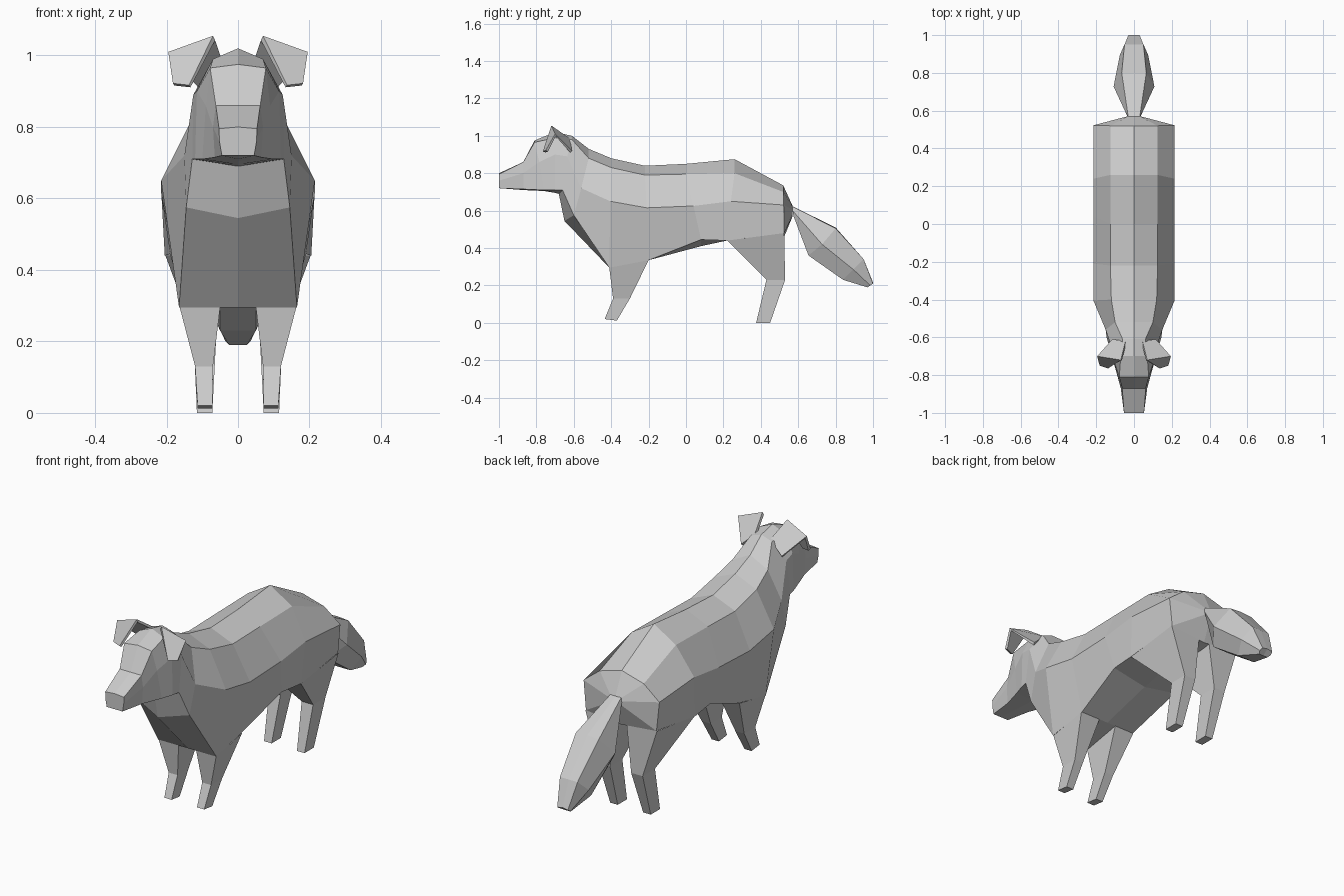
import bpy, bmesh

if "Cube" in bpy.data.objects:
    bpy.data.objects.remove(bpy.data.objects["Cube"])

fur = bpy.data.materials.new("grey_fur")
fur.diffuse_color = (0.6, 0.6, 0.6, 1)
fur.use_nodes = True
fur.node_tree.nodes["Principled BSDF"].inputs["Base Color"].default_value = fur.diffuse_color


def loft(name, rings, closed=False, cap_start=False, cap_end=False, thick=0):
    """Skin a row of rings; the right half is mirrored across x = 0."""
    bm = bmesh.new()
    rows = [[bm.verts.new(p) for p in ring] for ring in rings]
    n = len(rows[0])
    for a, b in zip(rows, rows[1:]):
        for i in range(n if closed else n - 1):
            j = (i + 1) % n
            bm.faces.new((a[i], a[j], b[j], b[i]))
    if cap_start:
        bm.faces.new(rows[0])
    if cap_end:
        bm.faces.new(rows[-1])
    # mirror and weld along the centre
    dup = bmesh.ops.duplicate(bm, geom=bm.verts[:] + bm.edges[:] + bm.faces[:])["geom"]
    for v in dup:
        if isinstance(v, bmesh.types.BMVert):
            v.co.x *= -1
    bmesh.ops.remove_doubles(bm, verts=bm.verts, dist=0.0005)
    bmesh.ops.recalc_face_normals(bm, faces=bm.faces)
    mesh = bpy.data.meshes.new(name)
    bm.to_mesh(mesh)
    bm.free()
    mesh.materials.append(fur)
    ob = bpy.data.objects.new(name, mesh)
    bpy.context.collection.objects.link(ob)
    if thick:
        ob.modifiers.new("thickness", "SOLIDIFY").thickness = thick
    return ob


def section(y_top, y_low, top, shoulder, flank, low, belly, keel=0):
    """Half ring from spine to belly; shoulder, flank and low are (x, z)."""
    y_mid = (y_top + y_low) / 2
    return [(0, y_top, top), (shoulder[0], y_top, shoulder[1]),
            (flank[0], y_mid, flank[1]), (low[0], y_low, low[1]),
            (0, y_low - keel, belly)]


neck = section(-.61, -.66, 1.0, (.06, .98), (.125, .89), (.128, .71), .69, .02)

# Head: nose, bridge, brow, crown, neck
loft("head", [
    section(-1, -1, .80, (.053, .795), (.052, .76), (.045, .72), .72),
    section(-.87, -.87, .86, (.062, .86), (.07, .80), (.065, .715), .71),
    section(-.81, -.76, .975, (.078, .965), (.09, .86), (.10, .71), .705),
    section(-.70, -.70, 1.02, (.07, .99), (.115, .90), (.12, .71), .695),
    neck], cap_start=True)

# Torso: neck, chest, ribs, loin, rump, tail root
loft("torso", [
    neck,
    section(-.52, -.60, .93, (.10, .88), (.15, .72), (.145, .575), .545, .05),
    section(-.40, -.41, .88, (.12, .83), (.215, .65), (.165, .295), .295),
    section(-.22, -.20, .84, (.125, .79), (.215, .615), (.16, .335), .335),
    section(0, .08, .85, (.125, .795), (.215, .625), (.19, .445), .41),
    section(.26, .22, .875, (.125, .80), (.215, .65), (.205, .44), .44),
    section(.52, .525, .735, (.125, .70), (.215, .63), (.20, .48), .46),
    section(.57, .57, .625, (.03, .62), (.035, .605), (.03, .585), .57),
], cap_end=True)

# Bushy tail, slanted rings
loft("tail", [
    section(.565, .575, .625, (.03, .625), (.035, .60), (.025, .57), .57),
    section(.80, .655, .51, (.065, .505), (.108, .42), (.05, .36), .36),
    section(.95, .84, .34, (.05, .34), (.075, .285), (.05, .23), .23),
    section(1.0, .97, .215, (.03, .21), (.035, .20), (.025, .19), .19),
], cap_end=True)


def leg_ring(y0, z0, y1, z1, xin, xout):
    return [(xout, y0, z0), (xout, y1, z1), (xin, y1, z1), (xin, y0, z0)]


# Legs: thigh, knee, foot
loft("front_legs", [
    leg_ring(-.41, .295, -.20, .335, .05, .163),
    leg_ring(-.39, .13, -.30, .13, .07, .12),
    leg_ring(-.435, .02, -.37, .012, .072, .113)], closed=True, cap_end=True)
loft("hind_legs", [
    leg_ring(.22, .44, .525, .48, .03, .203),
    leg_ring(.43, .23, .53, .23, .06, .125),
    leg_ring(.375, 0, .45, 0, .072, .115)], closed=True, cap_end=True)

# Folded ears: root, fold, hanging flap
loft("ears", [
    [(.045, -.62, .985), (.115, -.61, .92)],
    [(.07, -.72, 1.055), (.195, -.70, 1.01)],
    [(.137, -.765, .917), (.182, -.75, .922)]], thick=.014)
